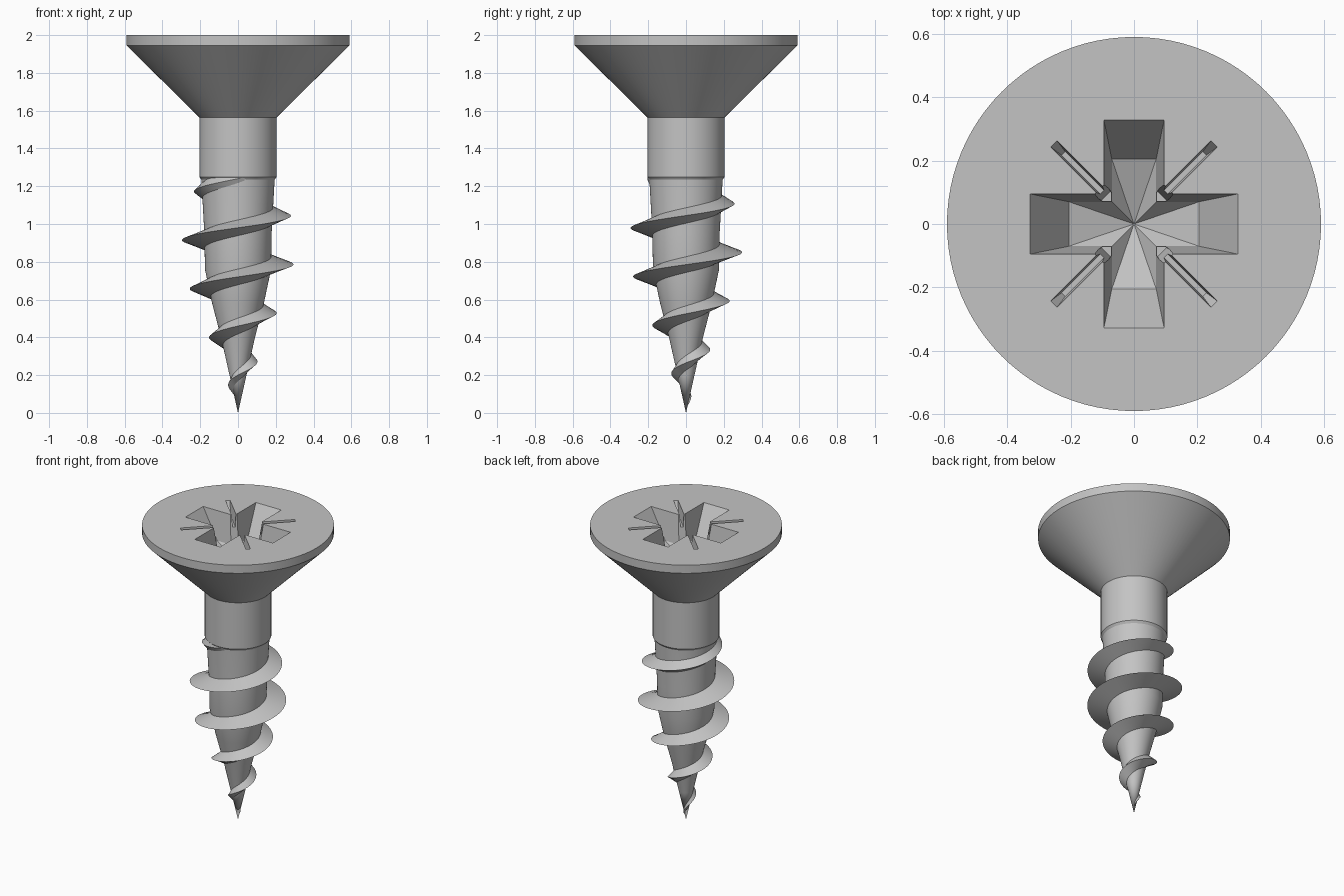
import bpy, bmesh
from math import pi, sin, cos, radians
from mathutils import Matrix, Vector

if "Cube" in bpy.data.objects:
    bpy.data.objects.remove(bpy.data.objects["Cube"], do_unlink=True)

steel = bpy.data.materials.new("steel_grey")
steel.use_nodes = True
steel.diffuse_color = (0.55, 0.55, 0.55, 1)
bsdf = next(n for n in steel.node_tree.nodes if n.type == "BSDF_PRINCIPLED")
bsdf.inputs["Base Color"].default_value = steel.diffuse_color

TOP = 2.0


def finish(name, bm):
    bmesh.ops.recalc_face_normals(bm, faces=bm.faces)
    mesh = bpy.data.meshes.new(name)
    bm.to_mesh(mesh)
    bm.free()
    mesh.materials.append(steel)
    obj = bpy.data.objects.new(name, mesh)
    bpy.context.collection.objects.link(obj)
    return obj


def activate(obj):
    bpy.ops.object.select_all(action="DESELECT")
    obj.select_set(True)
    bpy.context.view_layer.objects.active = obj


def interpolate(points, z):
    """Radius at height z along (radius, z) points sorted upward."""
    for (r0, z0), (r1, z1) in zip(points, points[1:]):
        if z <= z1:
            return r0 + (r1 - r0) * max(0, z - z0) / (z1 - z0)
    return points[-1][0]


def lathe(name, profile, segments=96):
    """Revolve a profile that starts and ends on the axis."""
    bm = bmesh.new()
    rings = []
    for r, z in profile:
        if r == 0:
            rings.append([bm.verts.new((0, 0, z))] * segments)
        else:
            rings.append([bm.verts.new((r * cos(2 * pi * i / segments),
                                        r * sin(2 * pi * i / segments), z))
                          for i in range(segments)])
    for low, high in zip(rings, rings[1:]):
        for i in range(segments):
            j = (i + 1) % segments
            corners = dict.fromkeys((low[i], low[j], high[j], high[i]))
            bm.faces.new(list(corners))
    return finish(name, bm)


def tapered_cutter(name, top, bottom, depth, point=0.0, angle=0.0):
    """Tapered pit below the top face, with an optional pointed floor."""
    bm = bmesh.new()
    rise = 0.05
    rotate = Matrix.Rotation(angle, 3, "Z")
    upper, lower = [], []
    for t, b in zip(top, bottom):
        t, b = Vector((*t, TOP)), Vector((*b, TOP - depth))
        upper.append(bm.verts.new(rotate @ (t + (t - b) * rise / depth)))
        lower.append(bm.verts.new(rotate @ b))
    n = len(upper)
    bm.faces.new(upper)
    for i in range(n):
        j = (i + 1) % n
        bm.faces.new((upper[i], upper[j], lower[j], lower[i]))
    if point:
        tip = bm.verts.new((0, 0, TOP - depth - point))
        for i in range(n):
            bm.faces.new((lower[i], lower[(i + 1) % n], tip))
    else:
        bm.faces.new(lower)
    return finish(name, bm)


def cross(length, half):
    arm = [Vector((half, -half)), Vector((length, -half)), Vector((length, half))]
    return [Matrix.Rotation(k * pi / 2, 2) @ p for k in range(4) for p in arm]


def bar(length, half, start=0.03):
    return [(start, -half), (length, -half), (length, half), (start, half)]


def cut(target, cutter):
    cutter.hide_render = True
    mod = target.modifiers.new("cut", "BOOLEAN")
    mod.operation = "DIFFERENCE"
    mod.solver = "EXACT"
    mod.object = cutter
    activate(target)
    bpy.ops.object.modifier_apply(modifier=mod.name)
    bpy.data.objects.remove(cutter, do_unlink=True)


# Head, shank and tapered core in one turned body
core = [(0, 0), (0.045, 0.2), (0.09, 0.4), (0.137, 0.58), (0.175, 0.76),
        (0.178, 0.95), (0.194, 1.235), (0.205, 1.25)]
body = lathe("head_and_shank",
             core + [(0.205, 1.565), (0.59, 1.945), (0.59, TOP), (0, TOP)])

# Cross-shaped drive recess with corner notches and thin diagonal slots
cut(body, tapered_cutter("recess_cutter", cross(0.328, 0.095),
                         cross(0.205, 0.07), 0.19, point=0.08))
for k in range(4):
    diagonal = pi / 4 + k * pi / 2
    cut(body, tapered_cutter("notch_cutter", bar(0.155, 0.028),
                             bar(0.125, 0.02), 0.18, angle=diagonal))
    cut(body, tapered_cutter("slot_cutter", bar(0.358, 0.014),
                             bar(0.315, 0.008), 0.08, angle=diagonal))

# Right-handed helical thread that fades out at both ends
crest = [(0.0, 0), (0.035, 0.1), (0.08, 0.21), (0.18, 0.465), (0.23, 0.59),
         (0.28, 0.72), (0.296, 0.8), (0.297, 0.96), (0.28, 1.045),
         (0.235, 1.17), (0.195, 1.26)]
PITCH, PHASE, STEPS = 0.26, 1.045, 420
bm = bmesh.new()
previous = first = None
for i in range(STEPS + 1):
    z = 0.05 + 1.21 * i / STEPS
    a = 2 * pi * (z - PHASE) / PITCH
    half = min(0.045, 0.01 + 0.12 * z)
    section = []
    for dz in (half, 0, -half):
        r = interpolate(core, z + dz) * 0.95 if dz else interpolate(crest, z)
        section.append(bm.verts.new((r * cos(a), r * sin(a), z + dz)))
    if previous:
        for p in range(3):
            q = (p + 1) % 3
            bm.faces.new((previous[p], previous[q], section[q], section[p]))
    else:
        first = section
    previous = section
bm.faces.new(first)
bm.faces.new(previous)
thread = finish("thread", bm)

for obj in (body, thread):
    activate(obj)
    bpy.ops.object.shade_smooth_by_angle(angle=radians(30))
